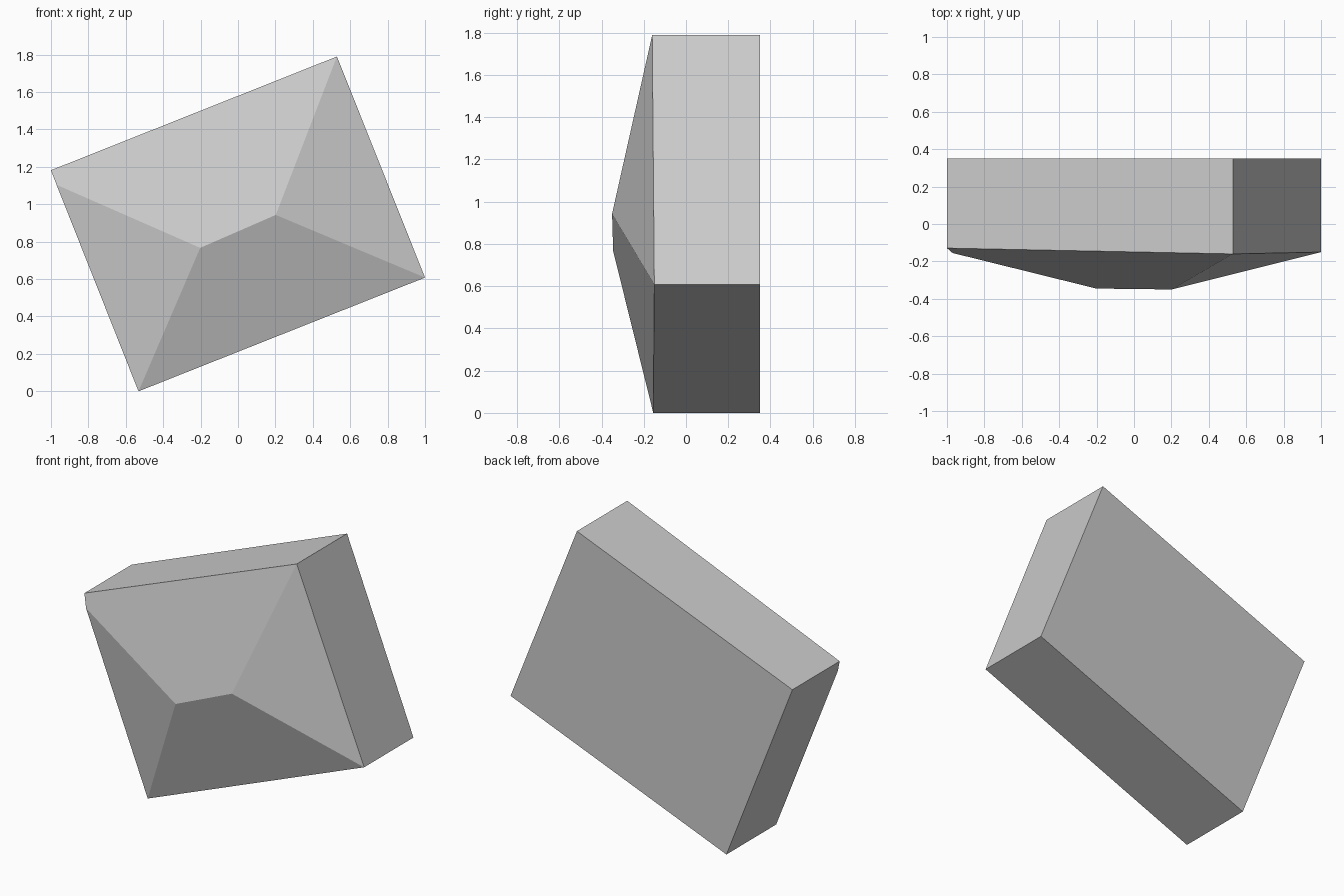
import bpy, bmesh

if "Cube" in bpy.data.objects:
    bpy.data.objects.remove(bpy.data.objects["Cube"])

# Tilted rectangular outline (x, z): left, top, right, bottom corners
outline = [(-1.0, 1.182), (0.529, 1.79), (1.0, 0.608), (-0.532, 0.0)]
front_y = [-0.129, -0.16, -0.15, -0.155]
back_y = 0.35

bm = bmesh.new()
back = [bm.verts.new((x, back_y, z)) for x, z in outline]
front = [bm.verts.new((x, y, z)) for (x, z), y in zip(outline, front_y)]
left, top, right, bottom = front

# Ridge of the hipped front, and the nick where a hip meets the left edge
ridge_a = bm.verts.new((-0.202, -0.345, 0.767))
ridge_b = bm.verts.new((0.202, -0.35, 0.943))
nick = bm.verts.new((-0.97, -0.155, 1.104))

# Flat back and three plain sides, then the left side with its nick
bm.faces.new(back)
for i in range(3):
    bm.faces.new((back[i], back[i + 1], front[i + 1], front[i]))
bm.faces.new((back[3], back[0], left, nick, bottom))

# Four sloping front faces
bm.faces.new((left, top, ridge_b, ridge_a, nick))
bm.faces.new((top, right, ridge_b))
bm.faces.new((right, bottom, ridge_a, ridge_b))
bm.faces.new((bottom, nick, ridge_a))
bmesh.ops.recalc_face_normals(bm, faces=bm.faces)

mesh = bpy.data.meshes.new("hipped_block")
bm.to_mesh(mesh)
bm.free()
bpy.context.collection.objects.link(bpy.data.objects.new("hipped_block", mesh))
